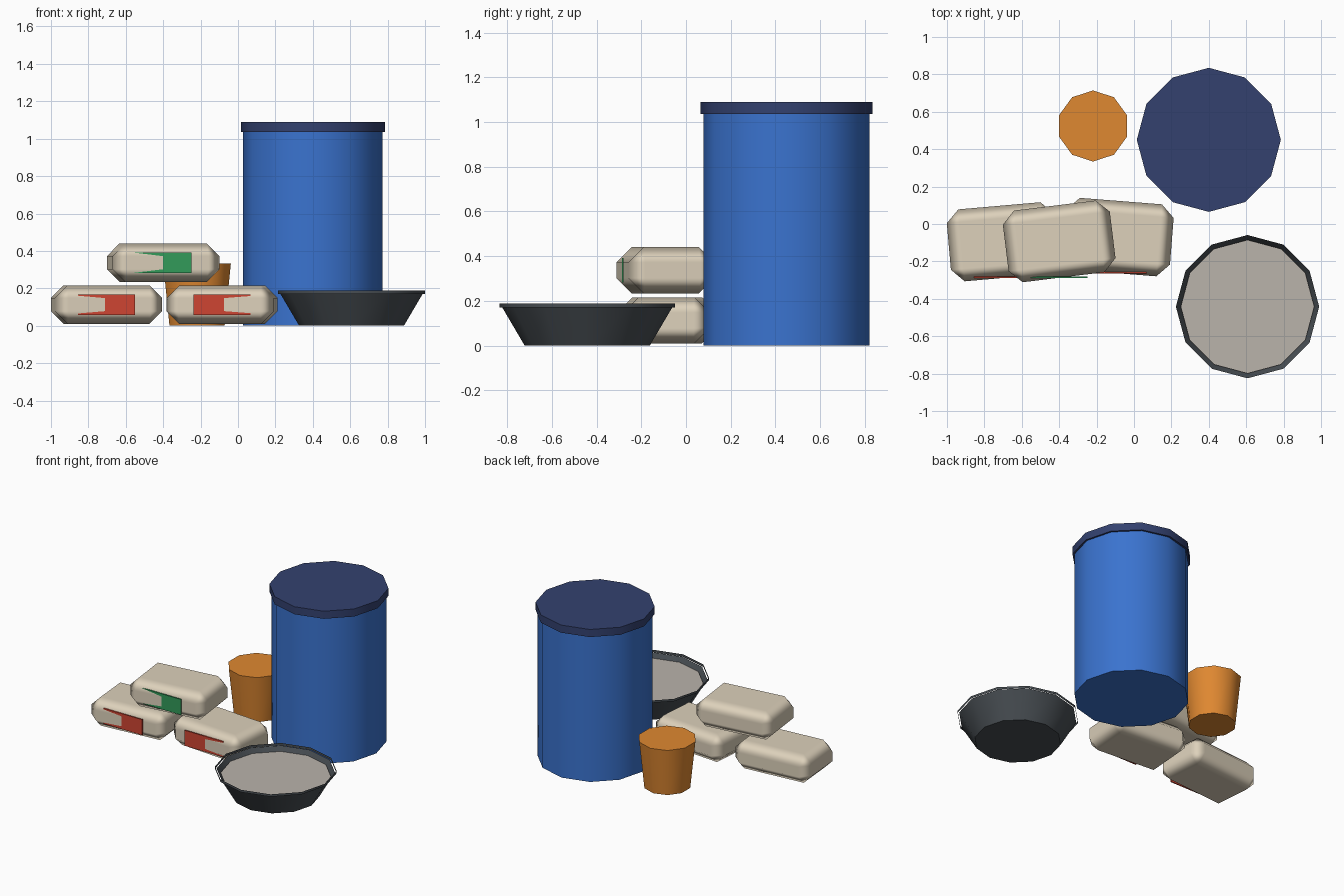
import bpy, bmesh, math
from mathutils import Matrix

if "Cube" in bpy.data.objects:
    bpy.data.objects.remove(bpy.data.objects["Cube"])


def mat(name, r, g, b):
    m = bpy.data.materials.new(name)
    lin = lambda c: (c / 255 / 12.92) if c < 11 else ((c / 255 + 0.055) / 1.055) ** 2.4
    m.diffuse_color = (lin(r), lin(g), lin(b), 1)
    m.use_nodes = True
    m.node_tree.nodes["Principled BSDF"].inputs["Base Color"].default_value = m.diffuse_color
    return m


BLUE = mat("barrel blue", 58, 115, 207)
NAVY = mat("lid navy", 51, 65, 111)
ORANGE = mat("pail orange", 223, 136, 49)
GREY = mat("bowl grey", 72, 78, 83)
ASH = mat("contents grey", 186, 179, 171)
BEIGE = mat("sack beige", 221, 209, 187)
RED = mat("label red", 207, 69, 50)
GREEN = mat("label green", 50, 155, 90)


def finish(name, bm, material, angle=None):
    me = bpy.data.meshes.new(name)
    bm.to_mesh(me)
    bm.free()
    ob = bpy.data.objects.new(name, me)
    bpy.context.collection.objects.link(ob)
    me.materials.append(material)
    if angle:
        bpy.ops.object.select_all(action='DESELECT')
        ob.select_set(True)
        bpy.context.view_layer.objects.active = ob
        bpy.ops.object.shade_smooth_by_angle(angle=math.radians(angle))
    return ob


def turned(name, material, centre, z0, z1, r0, r1, sides=12, turn=0.0, bottom=True, top=True):
    """Frustum with a vertex at angle `turn`, with optional end caps."""
    bm = bmesh.new()
    rings = []
    for r, z in ((r0, z0), (r1, z1)):
        rings.append([bm.verts.new((centre[0] + r * math.cos(turn + i * math.tau / sides),
                                    centre[1] + r * math.sin(turn + i * math.tau / sides), z))
                      for i in range(sides)])
    lo, hi = rings
    for i in range(sides):
        j = (i + 1) % sides
        bm.faces.new((lo[i], lo[j], hi[j], hi[i]))
    if bottom:
        bm.faces.new(lo[::-1])
    if top:
        bm.faces.new(hi)
    return finish(name, bm, material, 42)


def box(name, material, loc, size, rot=0.0):
    bm = bmesh.new()
    bmesh.ops.create_cube(bm, size=1, matrix=Matrix.Diagonal((*size, 1)))
    ob = finish(name, bm, material)
    ob.location = loc
    ob.rotation_euler.z = math.radians(rot)
    return ob


# Barrel and lid
turned("barrel_body", BLUE, (0.4, 0.45), 0, 1.036, 0.372, 0.372)
turned("barrel_lid", NAVY, (0.4, 0.45), 1.036, 1.09, 0.385, 0.385)

# Pail
turned("pail", ORANGE, (-0.219, 0.524), 0, 0.333, 0.155, 0.19, 10, math.pi / 2)

# Open bowl with thin rim band and contents
BOWL = (0.607, -0.442)
turned("bowl", GREY, BOWL, 0, 0.175, 0.28, 0.383, top=False)
turned("bowl_rim", GREY, BOWL, 0.171, 0.188, 0.393, 0.393, bottom=False, top=False)
bm = bmesh.new()
bmesh.ops.create_circle(bm, cap_ends=True, segments=12, radius=0.357,
                        matrix=Matrix.Translation((*BOWL, 0.145)))
finish("bowl_contents", bm, ASH)

# Sacks: chamfered boxes with unrotated label plates half sunk in the front
for name, x, y, z, rot, label in (("left", -0.703, -0.095, 0.113, 5, RED),
                                  ("right", -0.085, -0.07, 0.113, -4.5, RED),
                                  ("top", -0.4, -0.093, 0.337, 7, GREEN)):
    sack = box(name + "_sack", BEIGE, (x, y, z), (0.576, 0.386, 0.206), rot)
    sack.data.shade_smooth()
    bev = sack.modifiers.new("chamfer", 'BEVEL')
    bev.width = 0.068
    bev.segments = 1
    bev.harden_normals = True
    box(name + "_label", label, (x, y - 0.1905, z), (0.305, 0.008, 0.11))
